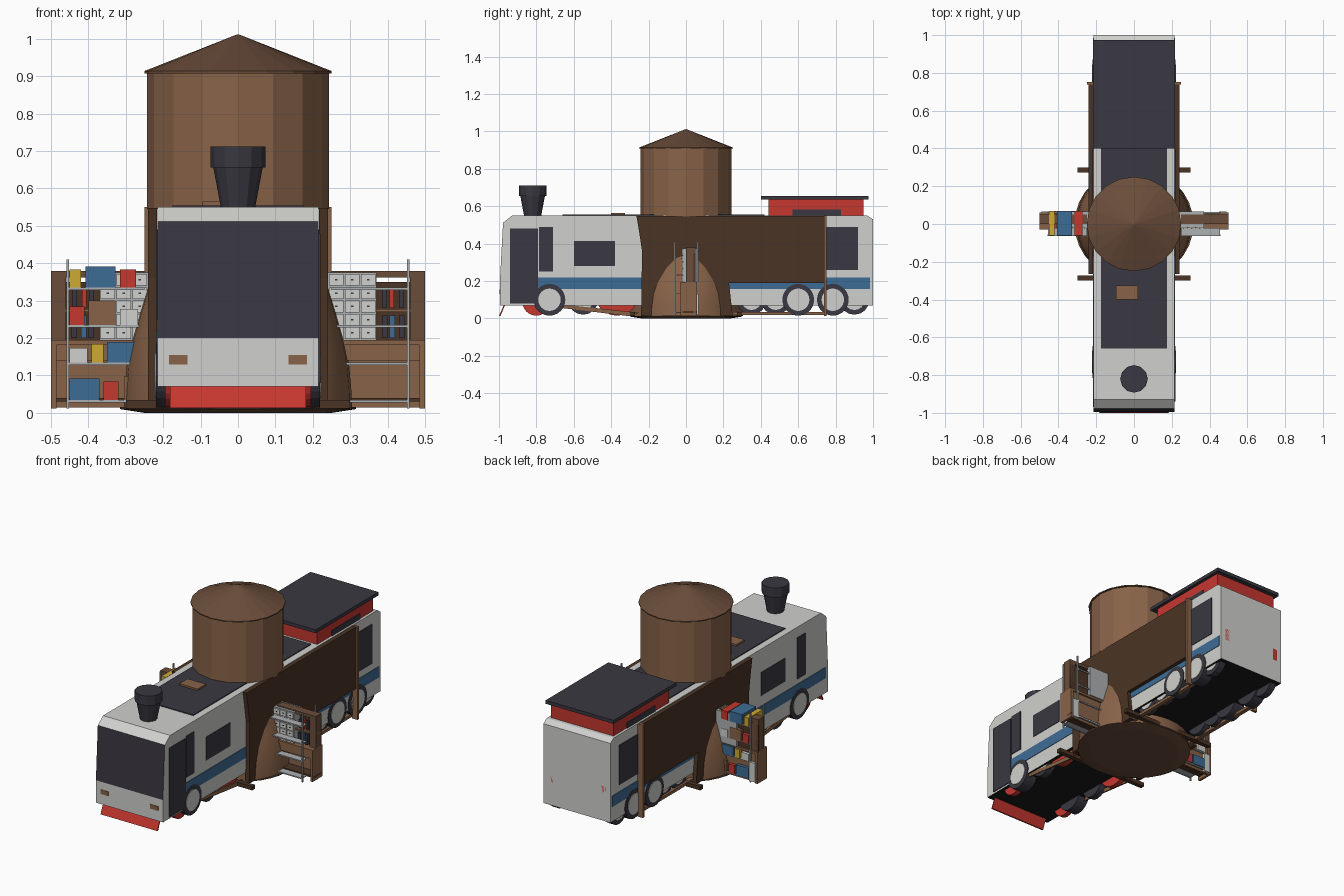
import bpy, bmesh, math
from mathutils import Matrix

if "Cube" in bpy.data.objects:
    bpy.data.objects.remove(bpy.data.objects["Cube"])

def material(name, rgb):
    m = bpy.data.materials.new(name)
    m.diffuse_color = (*rgb, 1)
    m.use_nodes = True
    m.node_tree.nodes["Principled BSDF"].inputs["Base Color"].default_value = m.diffuse_color
    return m

M = {n: material(n, c) for n, c in {
    "white": (.63, .63, .61), "charcoal": (.042, .039, .052), "black": (.010, .010, .011),
    "blue": (.048, .15, .30), "red": (.56, .038, .028), "yellow": (.62, .40, .035),
    "wood": (.25, .125, .066), "roof_brown": (.145, .074, .043),
    "dark_wood": (.07, .034, .018), "metal": (.42, .44, .45)}.items()}

def add(name, bm, mat):
    bmesh.ops.recalc_face_normals(bm, faces=bm.faces)
    me = bpy.data.meshes.new(name)
    bm.to_mesh(me)
    bm.free()
    ob = bpy.data.objects.new(name, me)
    bpy.context.collection.objects.link(ob)
    me.materials.append(M[mat])
    return ob

def box(name, x, y, z, mat):
    bm = bmesh.new()
    bmesh.ops.create_cube(bm, size=1)
    for v in bm.verts:
        v.co = [(a[0] + a[1]) / 2 + c * (a[1] - a[0]) for a, c in zip((x, y, z), v.co)]
    return add(name, bm, mat)

def prism(name, pts, x0, x1, mat):
    """Extrude a (y, z) outline along x."""
    bm = bmesh.new()
    f = bm.faces.new([bm.verts.new((x0, y, z)) for y, z in pts])
    g = bmesh.ops.extrude_face_region(bm, geom=[f])
    for v in g["geom"]:
        if isinstance(v, bmesh.types.BMVert):
            v.co.x = x1
    return add(name, bm, mat)

def disc_x(name, x0, x1, y, z, r, mat, n=24):
    return prism(name, [(y + r * math.cos(math.tau * i / n), z + r * math.sin(math.tau * i / n))
                        for i in range(n)], x0, x1, mat)

def lathe(name, prof, n, mat, y=0, sy=1):
    """Stack rings of (radius, z) around a vertical axis."""
    bm = bmesh.new()
    rings = [[bm.verts.new((r * math.sin(math.tau * i / n), y + sy * r * math.cos(math.tau * i / n), z))
              for i in range(n)] for r, z in prof]
    for a, b in zip(rings, rings[1:]):
        for i in range(n):
            bm.faces.new((a[i], a[(i + 1) % n], b[(i + 1) % n], b[i]))
    bm.faces.new(rings[0])
    bm.faces.new(rings[-1])
    return add(name, bm, mat)

def smooth(ob, angle=40):
    bpy.ops.object.select_all(action='DESELECT')
    bpy.context.view_layer.objects.active = ob
    ob.select_set(True)
    bpy.ops.object.shade_smooth_by_angle(angle=math.radians(angle))

# Coach body: windscreen and floor coloured by face position
body = prism("coach_body", [(-.995, .07), (-.995, .2), (-.978, .512), (-.93, .55),
                            (.97, .55), (1, .53), (1, .07)], -.215, .215, "white")
body.data.materials.append(M["charcoal"])
body.data.materials.append(M["black"])
for p in body.data.polygons:
    if p.normal.y < -.9 and p.center.z > .25:
        p.material_index = 1
    if p.normal.z < -.9:
        p.material_index = 2

# Side windows, door, stripes, lamps
for s in (-1, 1):
    def plate(name, y, z, mat, t=.003):
        box(name, sorted((s * .214, s * (.215 + t))), y, z, mat)
    plate("blue_stripe", (-.79 if s > 0 else -.97, .985), (.157, .22), "blue")
    plate("cab_window", (-.785, -.71), (.25, .49), "charcoal", .004)
    plate("side_window", (-.60, -.38), (.28, .415), "charcoal")
    plate("rear_side_window", (.745, .92), (.26, .49), "charcoal")
    if s > 0:
        plate("door", (-.94, -.79), (.08, .48), "charcoal", .005)
    box("headlamp", (s * .16 - .025, s * .16 + .025), (-.998, -.99), (.13, .155), "wood")
    box("tail_lamp", (s * .17 - .014, s * .17 + .014), (.995, 1.0), (.2, .27), "red")

    # Road wheels
    for y in (-.73, .6, .785):
        disc_x("tyre", s * .15, s * .219, y, .1, .085, "charcoal")
        disc_x("hub", s * .21, s * .222, y, .1, .06, "white")
    # Hidden rail wheels under the floor
    for y, r in ((-.8, .075), (-.37, .12)):
        disc_x("red_rail_wheel", s * .165, s * .195, y, r + .015, r, "red")
    for y in (-.55, .35, .48, .9):
        disc_x("small_rail_wheel", s * .16, s * .2, y, .1, .08, "charcoal", 16)
        disc_x("small_rail_hub", s * .19, s * .203, y, .1, .055, "white", 16)
    prism("drive_rod", [(-.7, .06), (-.3, .012), (-.25, .03), (-.66, .075)], s * .196, s * .205, "wood")
    box("floor_beam", (s * .2 - .012, s * .2 + .012), (.2, .75), (.018, .035), "wood")

    # Boarded side panel with rear post
    prism("side_panel", [(-.265, .548), (.75, .548), (.75, .19), (.23, .19), (.25, .012), (.21, .012),
                         (-.21, .012), (-.24, .012), (-.235, .36), (-.25, .46)],
          s * .217, s * .24, "dark_wood")
    box("rear_post", sorted((s * .216, s * .25)), (.738, .752), (.012, .55), "wood")

# Front guard plate
prism("front_guard", [(-1.0, .013), (-.975, .07), (-.968, .07), (-.992, .013)], -.182, .182, "red")

# Roof: dark mat, hatch, chimney, rear lookout
box("roof_mat", (-.175, .175), (-.66, .42), (.545, .555), "charcoal")
box("roof_hatch", (-.095, .022), (-.4, -.325), (.55, .565), "wood")
lathe("chimney", [(.045, .545), (.066, .656), (.073, .656), (.073, .712)], 12, "charcoal", y=-.82)
box("lookout_wall", (-.2, .2), (.44, .95), (.545, .637), "red")
box("lookout_window", (-.204, .204), (.57, .83), (.55, .582), "charcoal")
box("lookout_roof", (-.218, .218), (.4, .975), (.635, .655), "charcoal")

# Water tank with conical roof
lathe("tank", [(.243, .545), (.243, .912)], 16, "wood")
lathe("tank_roof", [(.25, .908), (.25, .914), (.002, 1.012)], 20, "roof_brown")

# Flared trunk and its ground disc
smooth(lathe("trunk", [(.305, .012), (.303, .06), (.297, .13), (.282, .2), (.262, .27),
                       (.24, .34), (.222, .40), (.205, .5)], 32, "wood"))
lathe("ground_disc", [(.25, 0), (.315, .01), (.315, .016)], 32, "roof_brown", sy=.95)
for y in (-.285, .285):
    box("ground_beam", (-.3, .3), (y - .013, y + .013), (.012, .035), "dark_wood")

# Workbench and metal rack on each side
for s in (-1, 1):
    def unit(name, x, y, z, mat):
        box(name, sorted((s * x[0], s * x[1])), y, z, mat)
    unit("bench_top", (.25, .5), (-.03, .06), (.182, .195), "wood")
    unit("bench_back", (.25, .5), (.04, .05), (.015, .182), "wood")
    unit("bench_shelf", (.25, .5), (-.02, .06), (.03, .04), "dark_wood")
    unit("bench_side", (.485, .5), (-.03, .06), (.012, .182), "wood")
    unit("bench_rail", (.25, .5), (-.025, -.015), (.14, .182), "wood")
    unit("hutch_back", (.37, .5), (.04, .05), (.195, .35), "dark_wood")
    unit("hutch_post", (.46, .5), (.0, .05), (.195, .38), "roof_brown")
    unit("hutch_rail", (.25, .5), (.0, .05), (.362, .38), "roof_brown")
    unit("hutch_shelf", (.37, .5), (0, .05), (.27, .278), "wood")
    unit("white_bin", (.45, .49), (.05, .066), (.02, .13), "white")
    for x, c in ((.385, "charcoal"), (.405, "blue"), (.43, "charcoal")):
        unit("bench_tool", (x, x + .015), (.0, .03), (.2, .26), c)
        unit("hung_tool", (x, x + .012), (.01, .03), (.28, .33), "red" if c == "blue" else c)
    # Drawer cabinet
    unit("drawer_cabinet", (.24, .37), (-.015, .066), (.195, .375), "metal")
    for i in range(3):
        for j in range(5):
            x, z = .243 + i * .043, .198 + j * .0355
            unit("drawer_front", (x, x + .039), (-.022, -.014), (z, z + .031), "white")
            unit("drawer_knob", (x + .016, x + .023), (-.025, -.021), (z + .014, z + .018), "charcoal")
    # Rack
    for y in (-.06, .06):
        unit("rack_pole", (.452, .459), (y - .004, y + .004), (.012, .41), "metal")
    for z in (.03, .13, .23, .33):
        for y in (-.063, .056):
            unit("rack_rail", (.25, .458), (y, y + .007), (z - .002, z + .005), "metal")
        unit("rack_shelf", (.25, .455), (-.063, -.02), (z, z + .004), "metal")

# Boxes on the left rack: (x start, x end, height, colour) per shelf
shelves = {
    .034: [(-.45, -.37, .058, "blue"), (-.36, -.32, .05, "red"), (-.305, -.275, .065, "wood")],
    .134: [(-.45, -.402, .04, "white"), (-.392, -.36, .05, "yellow"), (-.35, -.27, .055, "blue")],
    .234: [(-.45, -.41, .05, "red"), (-.40, -.327, .066, "wood"), (-.315, -.268, .044, "white")],
    .334: [(-.45, -.42, .05, "yellow"), (-.408, -.327, .058, "blue"), (-.315, -.273, .05, "red")]}
for z, row in shelves.items():
    for a, b, h, c in row:
        box(c + "_storage_box", (a, b), (-.06, .068), (z, z + h), c)
